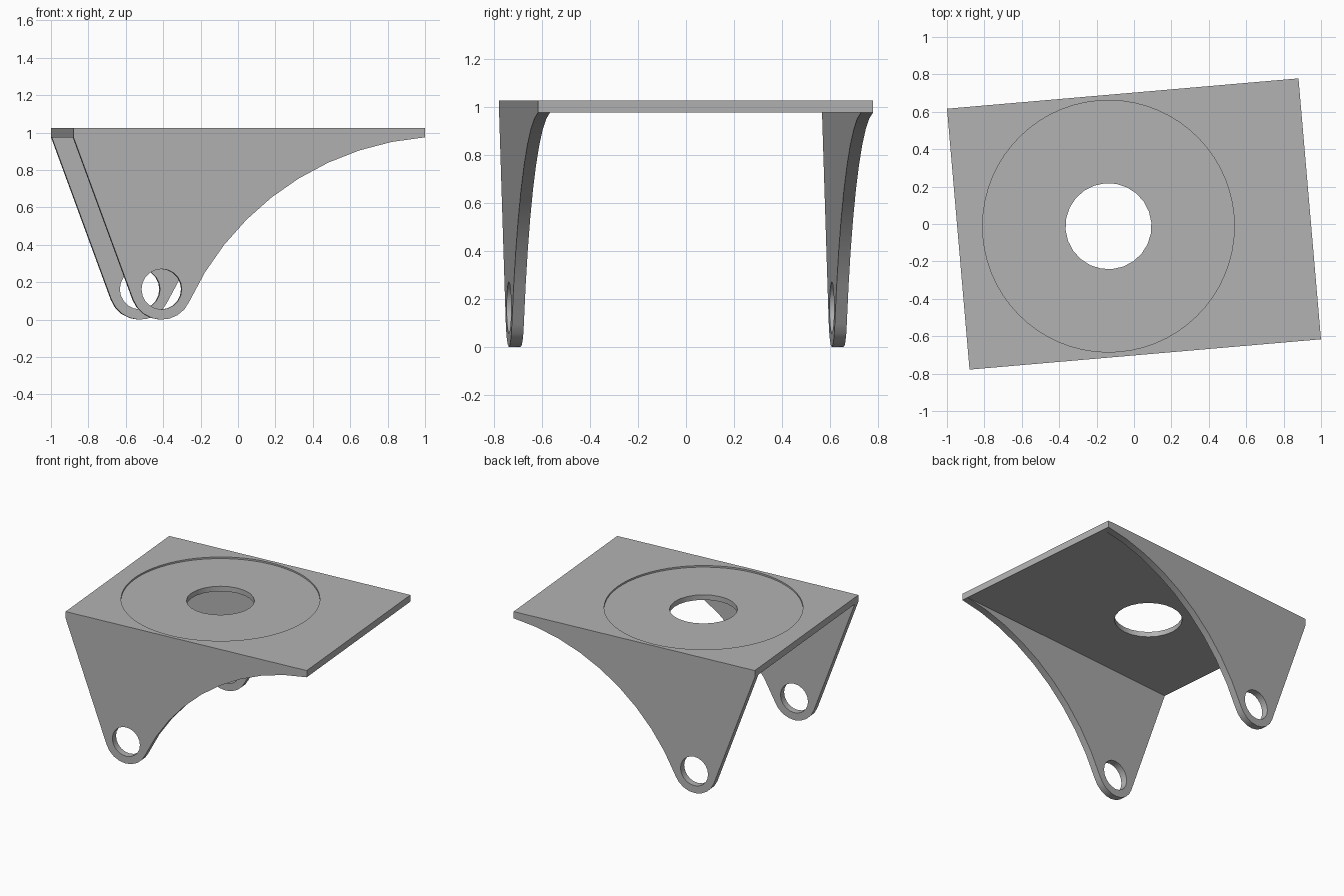
import bpy, bmesh
from math import sin, cos, atan2, hypot, radians, pi
from mathutils import Matrix

cube = bpy.data.objects.get("Cube")
if cube:
    bpy.data.objects.remove(cube, do_unlink=True)

grey = bpy.data.materials.new("plain grey")
grey.use_nodes = True
grey.diffuse_color = (0.45, 0.45, 0.45, 1)
grey.node_tree.nodes["Principled BSDF"].inputs["Base Color"].default_value = (0.45, 0.45, 0.45, 1)

HALF_L, HALF_W, THICK = 0.943, 0.70, 0.05
UNDER, TOP = 0.975, 1.025
TURN = Matrix.Rotation(radians(4.93), 4, 'Z')


def prism(name, outline, offset):
    """Closed outline of 3D points, extruded along offset."""
    bm = bmesh.new()
    face = bm.faces.new([bm.verts.new(p) for p in outline])
    new = bmesh.ops.extrude_face_region(bm, geom=[face])["geom"]
    verts = [g for g in new if isinstance(g, bmesh.types.BMVert)]
    bmesh.ops.translate(bm, verts=verts, vec=offset)
    bmesh.ops.recalc_face_normals(bm, faces=bm.faces)
    mesh = bpy.data.meshes.new(name)
    bm.to_mesh(mesh)
    bm.free()
    obj = bpy.data.objects.new(name, mesh)
    bpy.context.collection.objects.link(obj)
    mesh.materials.append(grey)
    return obj


def circle(cx, cy, r, n):
    return [(cx + r * cos(2 * pi * i / n), cy + r * sin(2 * pi * i / n)) for i in range(n)]


def cut(obj, cutter):
    """Subtract a cutter for good, then discard it."""
    cutter.hide_render = True
    mod = obj.modifiers.new("cut", 'BOOLEAN')
    mod.operation, mod.solver, mod.object = 'DIFFERENCE', 'EXACT', cutter
    bpy.context.view_layer.update()
    graph = bpy.context.evaluated_depsgraph_get()
    mesh = bpy.data.meshes.new_from_object(obj.evaluated_get(graph))
    obj.modifiers.clear()
    obj.data = mesh
    bpy.data.objects.remove(cutter, do_unlink=True)


def finish(obj):
    obj.data.transform(TURN)
    bpy.ops.object.select_all(action='DESELECT')
    obj.select_set(True)
    bpy.context.view_layer.objects.active = obj
    bpy.ops.object.shade_smooth_by_angle(angle=radians(30))


# Top plate with a shallow round recess and a through hole
corners = [(-HALF_L, -HALF_W), (HALF_L, -HALF_W), (HALF_L, HALF_W), (-HALF_L, HALF_W)]
plate = prism("top_plate", [(x, y, UNDER) for x, y in corners], (0, 0, TOP - UNDER))
HOLE_X = -0.137
for radius, sides, floor in ((0.673, 64, TOP - 0.012), (0.23, 24, UNDER - 0.1)):
    ring = circle(HOLE_X, 0, radius, sides)
    cut(plate, prism("cutter", [(x, y, floor) for x, y in ring], (0, 0, 0.3)))
finish(plate)

# Leg profile: straight edge, rounded foot, sweeping concave edge
FOOT_X, FOOT_R = -0.47, 0.163
SWEEP_R = 1.527
sweep_x = HALF_L + SWEEP_R * sin(radians(4.5))
sweep_z = UNDER - SWEEP_R * cos(radians(4.5))
end = atan2(FOOT_X - sweep_x, FOOT_R - sweep_z)          # where sweep meets foot
start = radians(-4.5)
profile = []
for i in range(10):
    a = start + (end - start) * i / 9
    profile.append((sweep_x + SWEEP_R * sin(a), sweep_z + SWEEP_R * cos(a)))
foot_from = atan2(sweep_z - FOOT_R, sweep_x - FOOT_X)
dx, dz = FOOT_X + HALF_L, FOOT_R - UNDER
lean = atan2(dz, dx) - FOOT_R / hypot(dx, dz)
foot_to = lean - pi / 2
for i in range(1, 9):
    a = foot_from + (foot_to - foot_from) * i / 8
    profile.append((FOOT_X + FOOT_R * cos(a), FOOT_R + FOOT_R * sin(a)))
profile.append((-HALF_L, UNDER))

# Two legs flush with the long edges, each with a pivot hole
for name, y in (("front_leg", -HALF_W), ("back_leg", HALF_W - THICK)):
    leg = prism(name, [(x, y, z) for x, z in profile], (0, THICK, 0))
    ring = circle(FOOT_X, FOOT_R, 0.108, 20)
    cut(leg, prism("cutter", [(x, y - 0.1, z) for x, z in ring], (0, 0.3, 0)))
    finish(leg)
